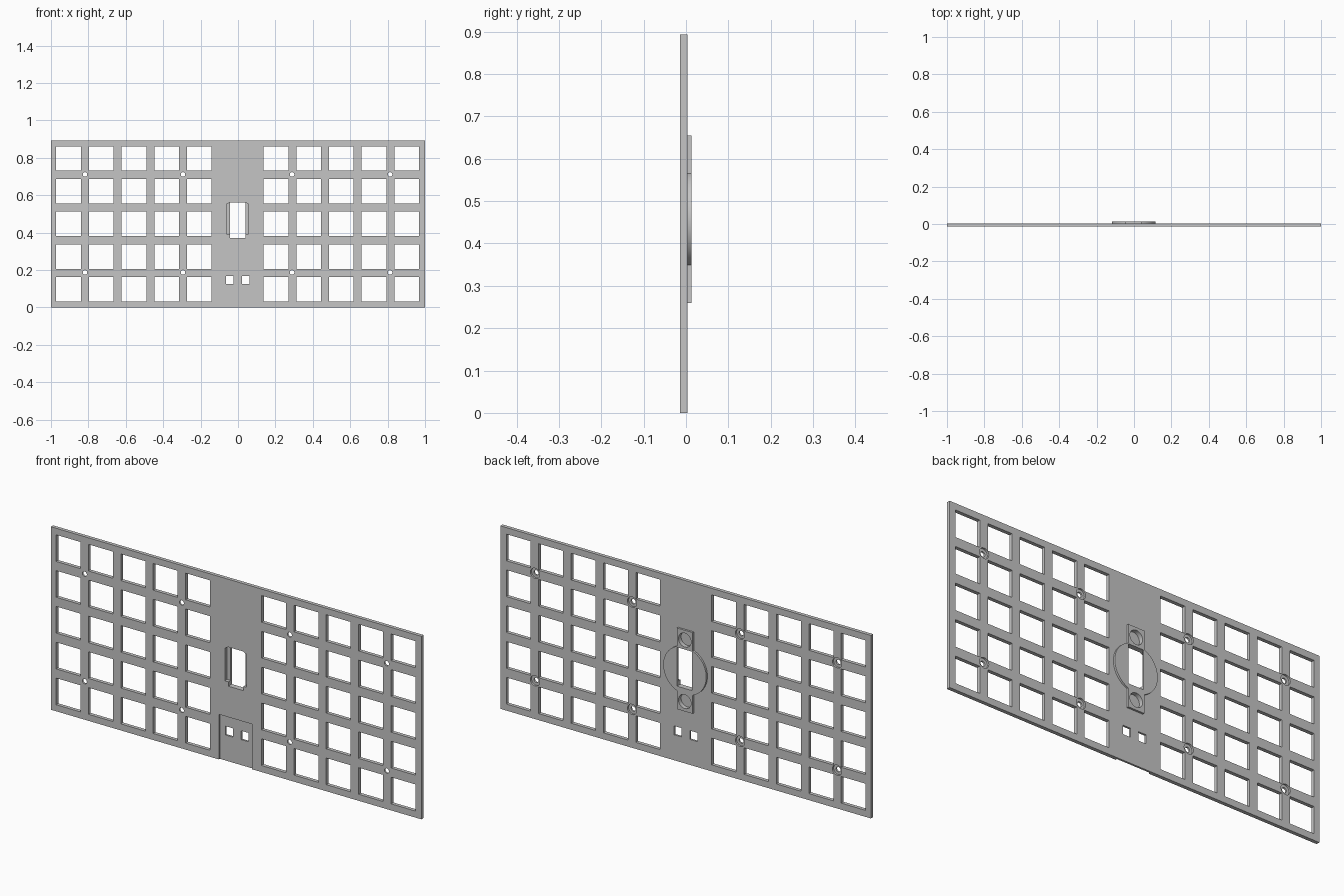
import bpy
import bmesh
from math import cos, sin, tau, radians

old = bpy.data.objects.get("Cube")
if old:
    bpy.data.objects.remove(old, do_unlink=True)

HEIGHT = 0.893
FRONT, BACK, BOSS = -0.0145, 0.003, 0.0125   # depth levels along y
MID_Z = 0.457                                # height of the rear boss centre

grey = bpy.data.materials.new("plate light grey")
grey.use_nodes = True
grey.diffuse_color = (0.56, 0.56, 0.56, 1)
grey.node_tree.nodes["Principled BSDF"].inputs["Base Color"].default_value = grey.diffuse_color


def rect(x0, x1, z0, z1):
    return [(x0, z0), (x1, z0), (x1, z1), (x0, z1)]


def box(cx, cz, w, h):
    return rect(cx - w / 2, cx + w / 2, cz - h / 2, cz + h / 2)


def circle(cx, cz, r, n=32):
    return [(cx + r * cos(tau * i / n), cz + r * sin(tau * i / n)) for i in range(n)]


def prisms(name, outlines, y0, y1):
    """Extrude x-z outlines between two depths into one object."""
    bm = bmesh.new()
    for pts in outlines:
        face = bm.faces.new([bm.verts.new((x, y0, z)) for x, z in pts])
        ext = bmesh.ops.extrude_face_region(bm, geom=[face])
        moved = [v for v in ext["geom"] if isinstance(v, bmesh.types.BMVert)]
        bmesh.ops.translate(bm, verts=moved, vec=(0, y1 - y0, 0))
    bmesh.ops.recalc_face_normals(bm, faces=bm.faces)
    mesh = bpy.data.meshes.new(name)
    bm.to_mesh(mesh)
    bm.free()
    mesh.materials.append(grey)
    obj = bpy.data.objects.new(name, mesh)
    bpy.context.collection.objects.link(obj)
    return obj


def combine(target, tool, operation):
    """Apply a boolean and discard the tool object."""
    mod = target.modifiers.new("boolean", "BOOLEAN")
    mod.object, mod.operation, mod.solver = tool, operation, "EXACT"
    bpy.context.view_layer.objects.active = target
    bpy.ops.object.modifier_apply(modifier=mod.name)
    bpy.data.objects.remove(tool, do_unlink=True)


# Main plate with the raised disc and strip on its back
plate = prisms("switch_plate", [rect(-1, 1, 0, HEIGHT)], FRONT, BACK)
combine(plate, prisms("rear_disc", [circle(-0.002, MID_Z, 0.116, 96)], -0.002, BOSS), "UNION")
combine(plate, prisms("rear_strip", [box(-0.002, MID_Z, 0.086, 0.396)], -0.004, BOSS), "UNION")

# Two blocks of five by five switch openings
columns = [side + 0.1748 * i for side in (-0.906, 0.203) for i in range(5)]
rows = [HEIGHT / 2 + 0.1748 * i for i in range(-2, 3)]
openings = [box(x, z, 0.132, 0.13) for x in columns for z in rows]
combine(plate, prisms("switch_cutter", openings, -0.1, 0.1), "DIFFERENCE")

# Screw holes, counterbored from the back
screws = [(x, z) for x in (-0.818, -0.294, 0.289, 0.813) for z in (0.187, 0.711)]
combine(plate, prisms("screw_cutter", [circle(x, z, 0.012) for x, z in screws], -0.1, 0.1), "DIFFERENCE")
combine(plate, prisms("counterbore_cutter", [circle(x, z, 0.025) for x, z in screws], -0.006, 0.1), "DIFFERENCE")

# Shallow front recess at the bottom edge with two small windows
combine(plate, prisms("recess_cutter", [rect(-0.093, 0.087, -0.1, 0.22)], -0.1, -0.0065), "DIFFERENCE")
windows = [box(x, 0.146, 0.04, 0.043) for x in (-0.043, 0.042)]
combine(plate, prisms("window_cutter", windows, -0.1, 0.1), "DIFFERENCE")

# Central slot: through opening with a wider pocket in front, chamfered on top
pocket = [(-0.061, 0.392), (0.056, 0.392), (0.056, 0.552),
          (0.04, 0.562), (-0.043, 0.562), (-0.061, 0.552)]
combine(plate, prisms("pocket_cutter", [pocket], -0.1, 0.004), "DIFFERENCE")
combine(plate, prisms("slot_cutter", [rect(-0.042, 0.039, 0.371, 0.561)], -0.1, 0.1), "DIFFERENCE")

# Blind round sockets in the ends of the strip
sockets = [circle(-0.002, MID_Z + dz, 0.034) for dz in (-0.15, 0.15)]
combine(plate, prisms("socket_cutter", sockets, -0.008, 0.1), "DIFFERENCE")

# Smooth round walls, crisp edges
bpy.ops.object.select_all(action="DESELECT")
plate.select_set(True)
bpy.context.view_layer.objects.active = plate
bpy.ops.object.shade_smooth_by_angle(angle=radians(30))
